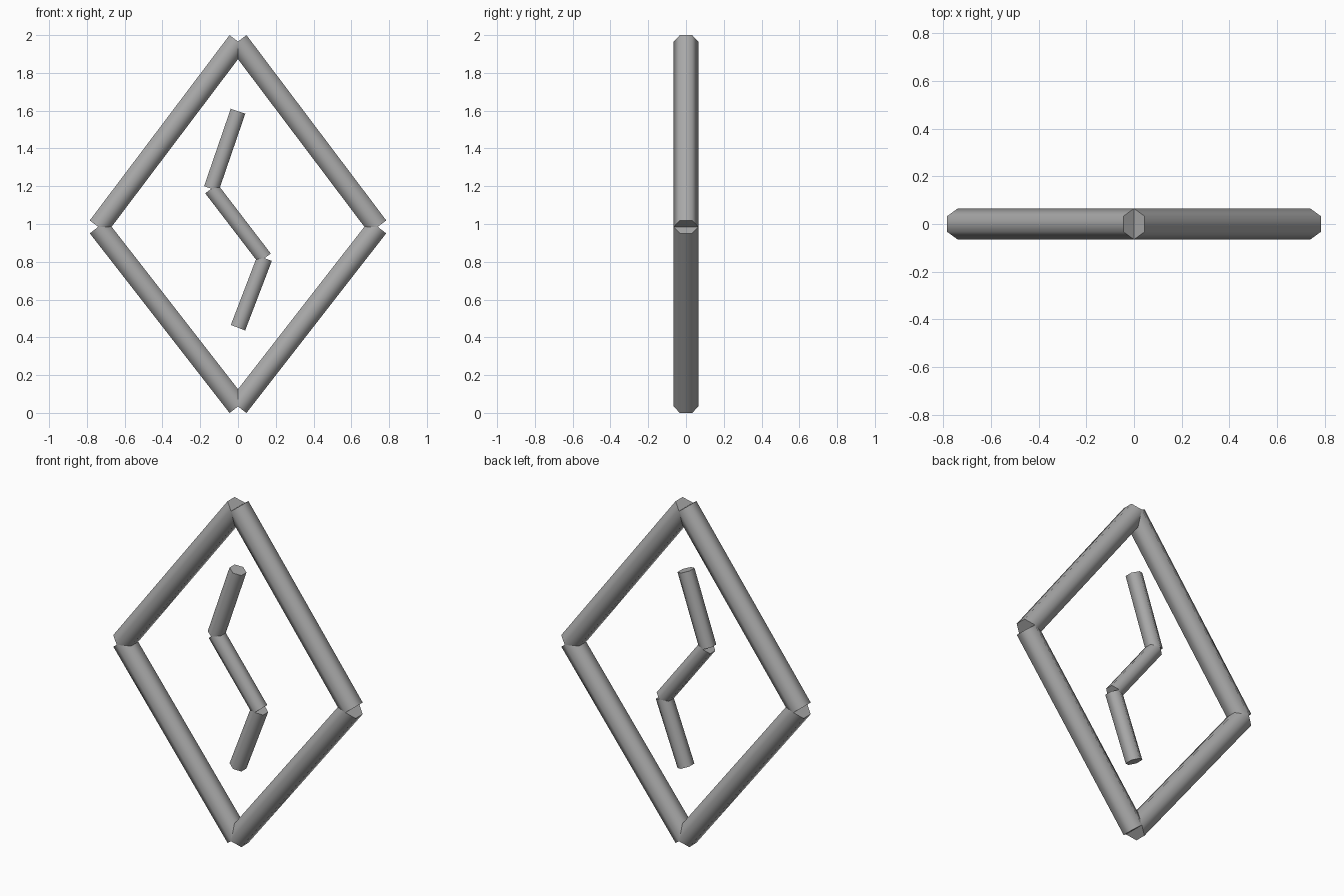
import bpy, math
from mathutils import Vector, Matrix

if "Cube" in bpy.data.objects:
    bpy.data.objects.remove(bpy.data.objects["Cube"])

# One flat grey for the whole model
grey = bpy.data.materials.new("mid_grey")
grey.diffuse_color = (0.4, 0.4, 0.4, 1)
grey.use_nodes = True
grey.node_tree.nodes["Principled BSDF"].inputs["Base Color"].default_value = grey.diffuse_color


def bar(name, a, b, radius):
    """Six-sided rod from a to b (x, z) in the y = 0 plane, one ridge facing front."""
    a, b = Vector((a[0], 0, a[1])), Vector((b[0], 0, b[1]))
    axis = (b - a).normalized()
    ridge = Vector((0, 1, 0))
    side = ridge.cross(axis)
    bpy.ops.mesh.primitive_cylinder_add(vertices=6, radius=radius, depth=(b - a).length)
    ob = bpy.context.object
    ob.name = name
    # local y (a corner of the hexagon) stays on world y
    rot = Matrix((side, ridge, axis)).transposed().to_4x4()
    ob.data.transform(Matrix.Translation((a + b) / 2) @ rot)
    ob.data.materials.append(grey)
    bpy.ops.object.shade_smooth_by_angle(angle=math.radians(65))
    return ob


# Outer diamond frame
top, bottom = (0, 1.966), (0, 0.034)
for label, s in (("left", -1), ("right", 1)):
    corner = (0.74 * s, 0.985)
    bar("upper_frame_" + label, top, corner, 0.065)
    bar("lower_frame_" + label, corner, bottom, 0.065)

# Inner zigzag
path = [(0, 1.597), (-0.141, 1.187), (0.141, 0.819), (0, 0.451)]
for part, p, q in zip(("top", "middle", "bottom"), path, path[1:]):
    bar("zigzag_" + part, p, q, 0.047)
